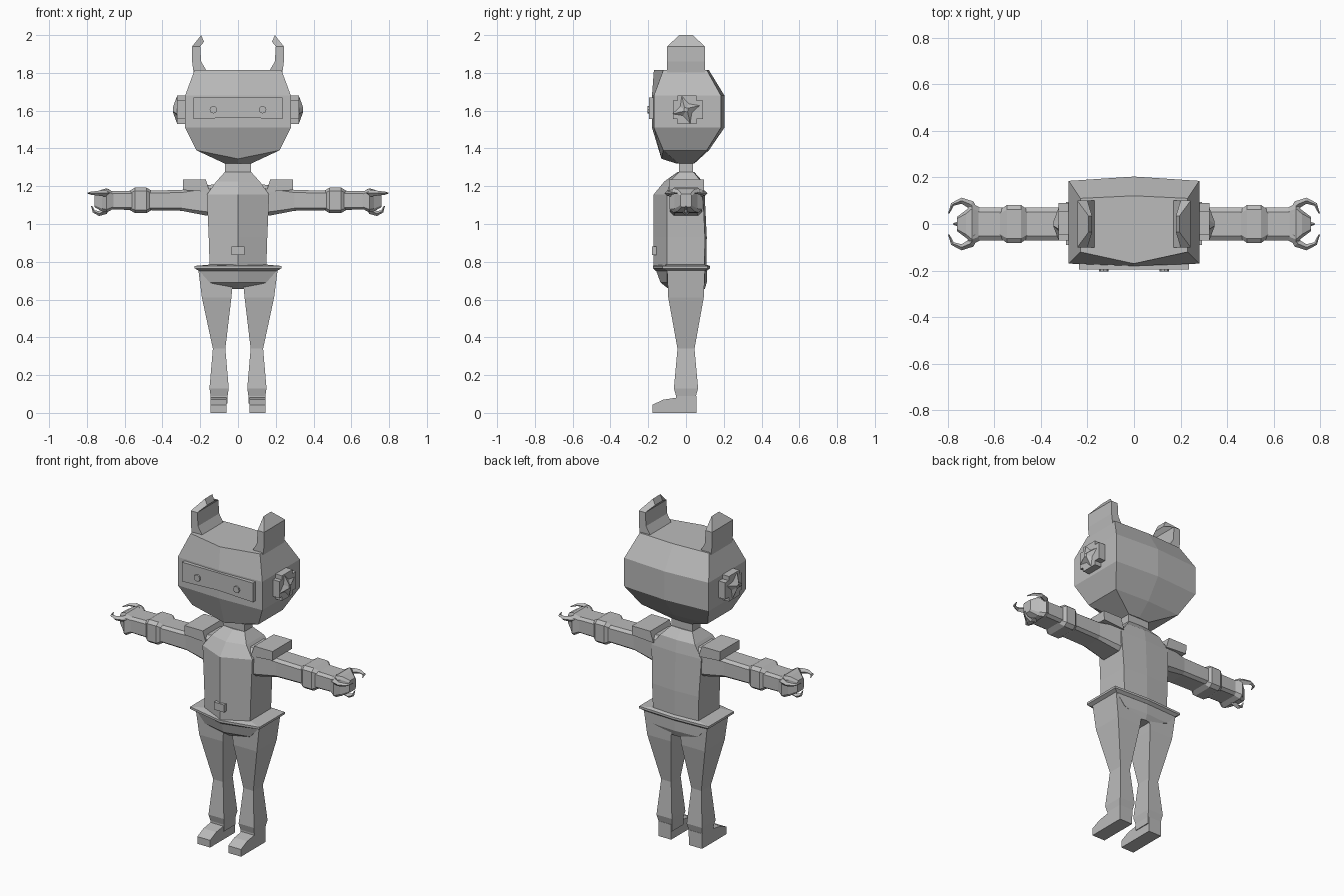
import bpy, bmesh
from math import sin, cos, pi
from mathutils import Vector

cube = bpy.data.objects.get("Cube")
if cube:
    bpy.data.objects.remove(cube, do_unlink=True)

shade = (.5, .5, .5, 1)
grey = bpy.data.materials.new("plain_grey")
grey.use_nodes = True
grey.diffuse_color = shade
grey.node_tree.nodes["Principled BSDF"].inputs["Base Color"].default_value = shade


def loft(name, rings, paired=False):
    """Skin equal-length rings, close both ends, optionally mirror left to right."""
    bm = bmesh.new()
    loops = [[bm.verts.new(point) for point in ring] for ring in rings]
    for lower, upper in zip(loops, loops[1:]):
        for i in range(len(lower)):
            bm.faces.new((lower[i - 1], lower[i], upper[i], upper[i - 1]))
    bm.faces.new(loops[0])
    bm.faces.new(loops[-1])
    bmesh.ops.recalc_face_normals(bm, faces=bm.faces)
    mesh = bpy.data.meshes.new(name)
    bm.to_mesh(mesh)
    bm.free()
    mesh.materials.append(grey)
    obj = bpy.data.objects.new(name, mesh)
    bpy.context.collection.objects.link(obj)
    if paired:
        mirror = obj.modifiers.new("Mirror", 'MIRROR')
        mirror.use_mirror_merge = False


def ridged(z, wide, front, ridge, back, drop=0):
    """Level six-sided ring with a centre ridge in front and a slight one behind."""
    spine = back * 1.1
    return [(-wide, -front, z), (0, -ridge, z - drop), (wide, -front, z),
            (wide, back, z), (0, spine, z), (-wide, back, z)]


def rectangle(z, middle, wide, deep):
    """Level rectangle centred sideways on middle."""
    return [(middle + wide * sx, deep * sy, z)
            for sx, sy in ((-1, -1), (1, -1), (1, 1), (-1, 1))]


def extrude_x(name, profile, inner, outer):
    """Pair of solids with a side profile of (y, z) points."""
    loft(name, [[(x, y, z) for y, z in profile] for x in (inner, outer)], paired=True)


def extrude_y(name, profile, front, back, paired=False):
    """Solid with a front profile of (x, z) points."""
    loft(name, [[(x, y, z) for x, z in profile] for y in (front, back)], paired)


def frame(left, right, low, high):
    """Four corners of an upright rectangle."""
    return [(left, low), (right, low), (right, high), (left, high)]


# Head
head_rings = [ridged(1.32, .07, .04, .05, .04),
              ridged(1.39, .22, .12, .13, .11, drop=.045)]
for z in (1.51, 1.68):
    head_rings.append(ridged(z, .28, .17, .18, .185))
head_rings.append(ridged(1.815, .23, .12, .17, .11))
loft("head", head_rings)

# Visor with a notched lower edge
visor_wide, visor_low, visor_high = .235, 1.555, 1.67
visor = frame(-visor_wide, visor_wide, visor_low, visor_high)
visor.insert(1, (0, visor_low + .01))
extrude_y("visor", visor, -.195, -.16)

# Eyes
eye_x, eye_z, eye_radius = .13, 1.605, .02
disc = [(eye_x + eye_radius * cos(i * pi / 4), eye_z + eye_radius * sin(i * pi / 4))
        for i in range(8)]
extrude_y("eyes", disc, -.204, -.19, paired=True)

# Crossed caps on the sides of the head
cap_in, cap_out, cap_z = .27, .323, 1.605
extrude_x("cap_upright", frame(-.045, .055, cap_z - .075, cap_z + .075), cap_in, cap_out)
extrude_x("cap_crossbar", frame(-.07, .09, cap_z - .05, cap_z + .05), cap_in, cap_out)


def star(x, long, short, turn):
    """Upright four-pointed star ring."""
    ring = []
    for i in range(8):
        angle = turn + i * pi / 4
        radius = short if i % 2 else long
        ring.append((x, radius * cos(angle), cap_z + radius * sin(angle)))
    return ring


loft("cap_star", [star(cap_out, .075, .035, turn=.3), star(.345, .015, .01, turn=.6)],
     paired=True)


# Curved ears
def ear_ring(z, inner, outer, deep, slant=0):
    return [(inner, -deep, z - slant), (outer, -deep, z),
            (outer, deep, z), (inner, deep, z - slant)]


loft("ears", [ear_ring(1.8, .16, .235, .1), ear_ring(1.86, .195, .243, .1),
              ear_ring(1.94, .2, .243, .1), ear_ring(2, .18, .195, .035, slant=.035)],
     paired=True)

# Neck and torso
loft("neck", [rectangle(z, 0, .07, .038) for z in (1.26, 1.335)])
loft("torso", [ridged(.77, .15, .1, .172, .098), ridged(.93, .155, .1, .172, .1),
               ridged(1.155, .165, .1, .172, .09), ridged(1.225, .115, .085, .115, .08),
               ridged(1.275, .07, .037, .045, .04)])
extrude_y("buckle", frame(-.034, .034, .835, .88), -.18, -.14)

# Belt flange and hips
belt_rings = [ridged(z, .23, .125, .175, .115) for z in (.765, .778)]
belt_rings.insert(0, ridged(.752, .205, .1, .16, .1))
belt_rings.append(ridged(.785, .15, .1, .165, .098))
loft("belt", belt_rings)
loft("hips", [ridged(.655, .04, .08, .09, .09), ridged(.69, .15, .1, .135, .1),
              ridged(.758, .21, .1, .16, .1)])

# Legs and feet
loft("legs", [rectangle(.05, .1, .045, .053), rectangle(.09, .1, .045, .053),
              rectangle(.13, .1, .051, .064), rectangle(.34, .1, .033, .045),
              rectangle(.61, .113, .078, .094), rectangle(.757, .115, .095, .1)],
     paired=True)
heel, toe = .055, -.178
foot = [(toe, 0), (heel, 0), (heel, .09), (-heel, .08), (-.12, .07), (toe, .043)]
extrude_x("feet", foot, .06, .145)

# Shoulder pads
pad = [(.15, 1.17), (.29, 1.18), (.292, 1.235), (.17, 1.235)]
extrude_y("shoulder_pads", pad, -.09, .095, paired=True)

# Arms, bands and wrists
arm_z = 1.125


def bevelled(x, deep, tall, cut=.75):
    """Ring across the arm with its corners cut."""
    corners = ((-1, -cut), (-cut, -1), (cut, -1), (1, -cut),
               (1, cut), (cut, 1), (-cut, 1), (-1, cut))
    return [(x, deep * a, arm_z + tall * b) for a, b in corners]


loft("arms", [bevelled(.12, .085, .085), bevelled(.17, .085, .08),
              bevelled(.3, .07, .055), bevelled(.69, .07, .048)], paired=True)
band_middle = .515
for_band = [(-.06, .05), (-.03, .068), (.03, .068), (.06, .05)]
loft("arm_bands", [bevelled(band_middle + step, tall * 1.2, tall) for step, tall in for_band],
     paired=True)
loft("wrists", [bevelled(.66, .07, .045), bevelled(.695, .088, .064),
                bevelled(.72, .06, .058), bevelled(.76, .03, .035)], paired=True)


def claw(name, centre, radius, outward, steps=4):
    """Tapering hook that swings outward from the wrist and back in."""
    outward = Vector(outward)
    along = Vector((1, 0, 0))
    across = along.cross(outward)
    rings = []
    for i in range(steps + 1):
        angle = pi * i / steps
        spoke = outward * sin(angle) - along * cos(angle)
        point = Vector(centre) + spoke * radius
        thick = .02 * (1 - i / steps) + .003
        rings.append([point + spoke * thick, point + across * thick,
                      point - spoke * thick, point - across * thick])
    loft(name, rings, paired=True)


# Two upper claws and one lower claw on each hand
for side, name in ((-1, "front_claws"), (1, "back_claws")):
    claw(name, (.74, side * .045, 1.163), .055, (0, side, 0))
claw("lower_claws", (.735, 0, 1.095), .04, (0, 0, -1))
